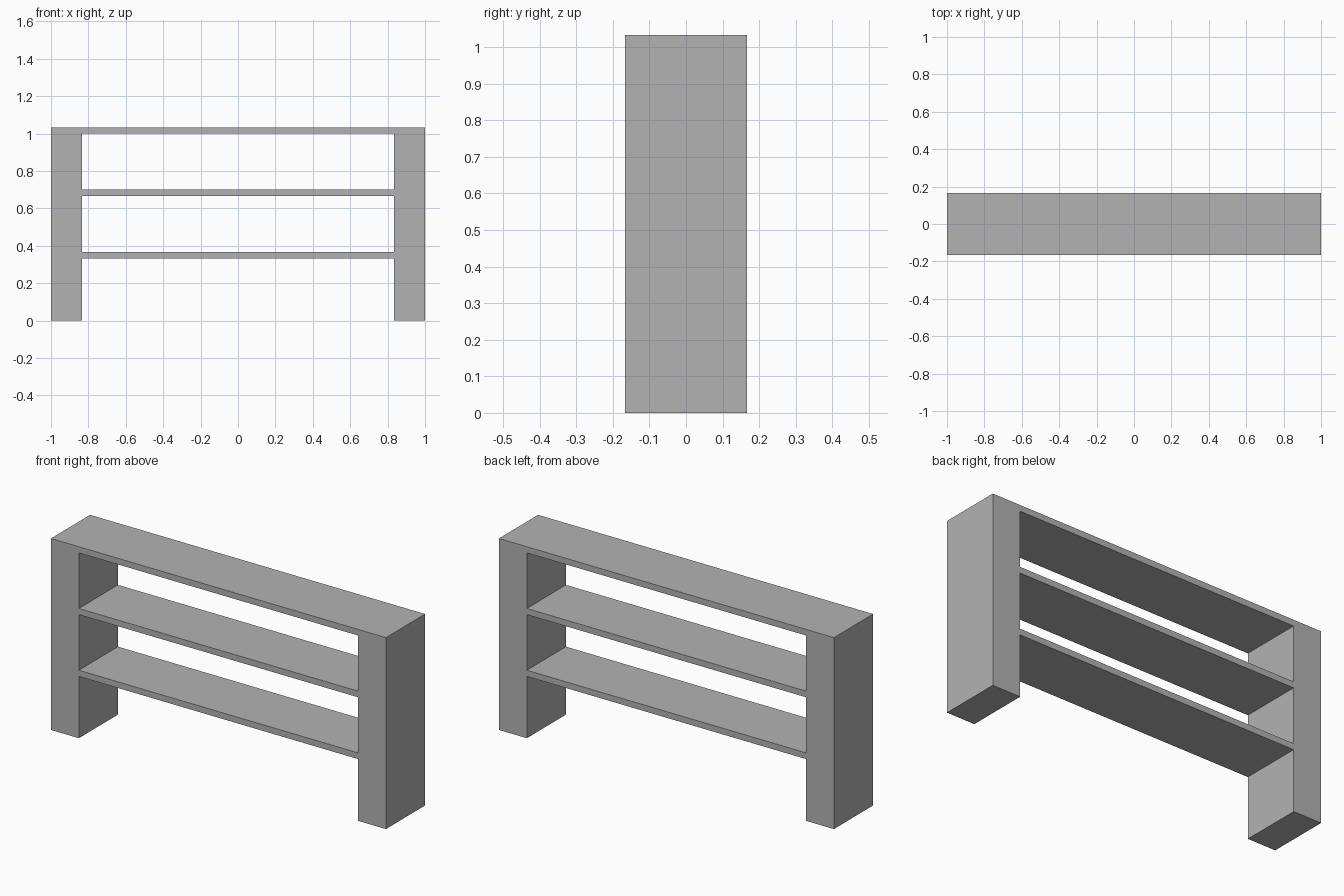
import bpy

cube = bpy.data.objects.get("Cube")
if cube:
    bpy.data.objects.remove(cube, do_unlink=True)

U = 1 / 30            # board thickness; every size is a multiple of it
DEPTH = 10 * U
HEIGHT = 31 * U
POST_WIDTH = 5 * U

# Single grey finish
grey = bpy.data.materials.new("plain_grey")
grey.use_nodes = True
colour = (0.45, 0.45, 0.45, 1)
grey.diffuse_color = colour
grey.node_tree.nodes["Principled BSDF"].inputs["Base Color"].default_value = colour


def box(name, x, z_bottom, width, height):
    """Full-depth block standing at z_bottom."""
    bpy.ops.mesh.primitive_cube_add(size=1, location=(x, 0, z_bottom + height / 2))
    obj = bpy.context.object
    obj.name = name
    obj.scale = (width, DEPTH, height)
    bpy.ops.object.transform_apply(location=False, rotation=False, scale=True)
    obj.data.materials.append(grey)
    return obj


# End posts
for side, sign in (("left", 1), ("right", -1)):
    box(side + "_post", sign * (1 - POST_WIDTH / 2), 0, POST_WIDTH, HEIGHT)

# Boards spanning between the posts
for i, name in enumerate(("lower_shelf", "middle_shelf", "top_board"), start=1):
    box(name, 0, i * 10 * U, 2 - 2 * POST_WIDTH, U)
